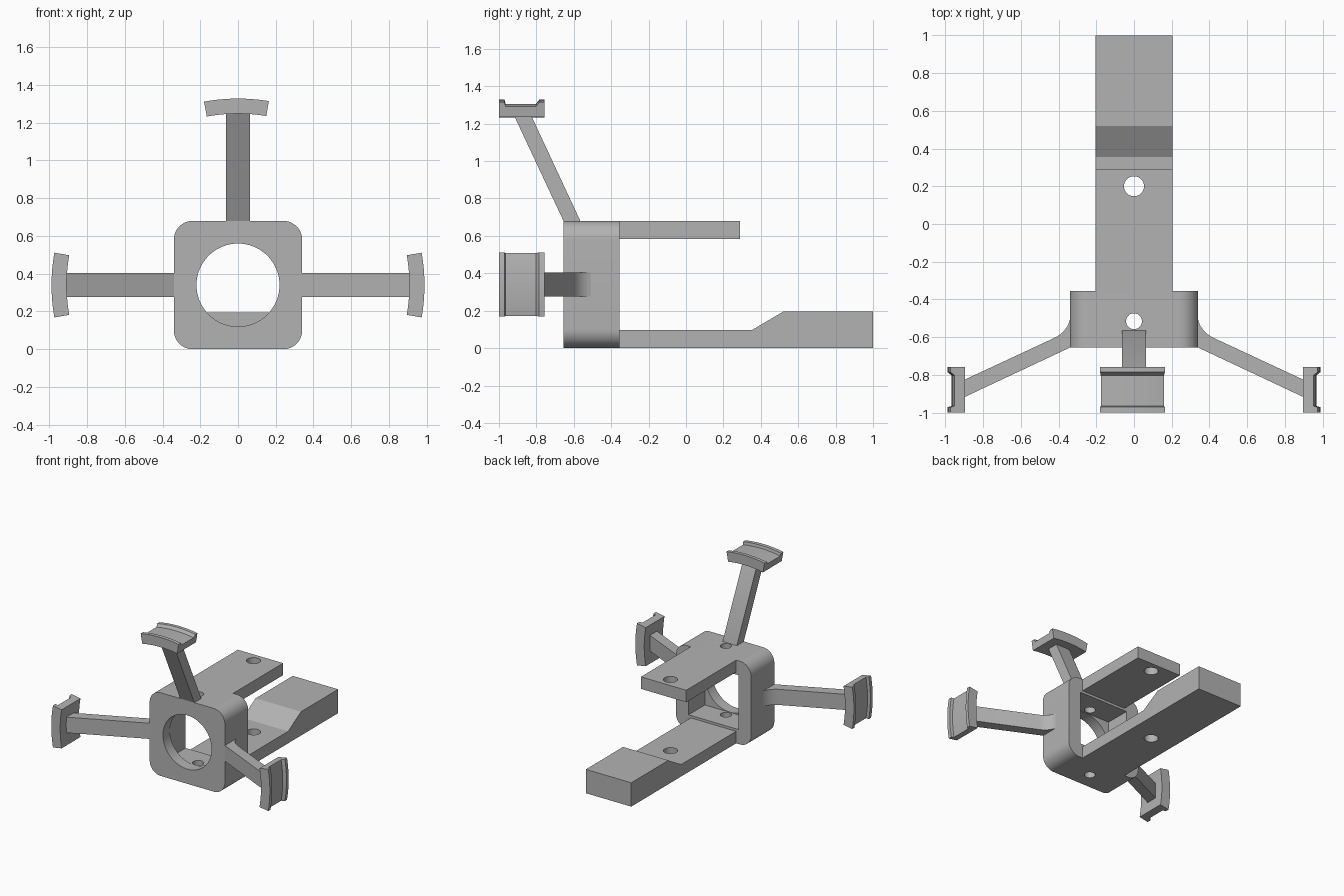
import bpy
import bmesh
from math import radians, sin, cos, pi
from mathutils import Matrix, Vector

default = bpy.data.objects.get("Cube")
if default:
    bpy.data.objects.remove(default, do_unlink=True)

grey = bpy.data.materials.new("light grey")
grey.use_nodes = True
GREY = (0.45, 0.45, 0.45, 1)
grey.diffuse_color = GREY
grey.node_tree.nodes["Principled BSDF"].inputs["Base Color"].default_value = GREY

HUB_Z = 0.34      # height of the hub axis
FRONT, BACK = -0.655, -0.355


def finish(name, bm):
    bmesh.ops.recalc_face_normals(bm, faces=bm.faces)
    mesh = bpy.data.meshes.new(name)
    bm.to_mesh(mesh)
    bm.free()
    mesh.materials.append(grey)
    obj = bpy.data.objects.new(name, mesh)
    bpy.context.collection.objects.link(obj)
    return obj


def prism(name, outline, offset):
    """Extrude a closed 3D outline along the offset vector."""
    bm = bmesh.new()
    face = bm.faces.new([bm.verts.new(p) for p in outline])
    out = bmesh.ops.extrude_face_region(bm, geom=[face])
    verts = [g for g in out["geom"] if isinstance(g, bmesh.types.BMVert)]
    bmesh.ops.translate(bm, verts=verts, vec=offset)
    return finish(name, bm)


def box(name, x, y, z):
    return prism(name, [(x[0], y[0], z[0]), (x[1], y[0], z[0]),
                        (x[1], y[0], z[1]), (x[0], y[0], z[1])],
                 (0, y[1] - y[0], 0))


def cylinder(name, radius, depth, location, along_y=False):
    bm = bmesh.new()
    turn = Matrix.Rotation(pi / 2, 4, "X") if along_y else Matrix()
    bmesh.ops.create_cone(bm, cap_ends=True, segments=64, radius1=radius,
                          radius2=radius, depth=depth,
                          matrix=Matrix.Translation(location) @ turn)
    return finish(name, bm)


def cut(obj, cutter):
    mod = obj.modifiers.new("cut", "BOOLEAN")
    mod.operation, mod.solver, mod.object = "DIFFERENCE", "EXACT", cutter
    bpy.context.view_layer.objects.active = obj
    bpy.ops.object.modifier_apply(modifier=mod.name)
    bpy.data.objects.remove(cutter, do_unlink=True)


def smooth(obj):
    bpy.ops.object.select_all(action="DESELECT")
    obj.select_set(True)
    bpy.context.view_layer.objects.active = obj
    bpy.ops.object.shade_smooth_by_angle(angle=radians(25))


# Hub: rounded block with a round front opening and a square rear cavity
half, corner = 0.34, 0.1
outline = []
for quarter in range(4):
    mid = radians(45 + 90 * quarter)
    cx = (half - corner) * (1 if cos(mid) > 0 else -1)
    cz = (half - corner) * (1 if sin(mid) > 0 else -1)
    for i in range(13):
        a = radians(90 * quarter + 7.5 * i)
        outline.append((cx + corner * cos(a), FRONT, HUB_Z + cz + corner * sin(a)))
hub = prism("hub", outline, (0, BACK - FRONT, 0))
cut(hub, box("cavity_cutter", (-0.225, 0.225), (-0.565, -0.2), (0.118, 0.562)))
cut(hub, cylinder("opening_cutter", 0.22, 0.4, (0, FRONT, HUB_Z), True))
cut(hub, cylinder("bolt_cutter", 0.042, 2, (0, -0.515, HUB_Z)))
smooth(hub)

# Rear plates: short one on top, long one with a raised end below
upper_plate = box("upper_plate", (-0.205, 0.205), (BACK, 0.29), (0.582, 0.68))
side_profile = [(BACK, 0), (1, 0), (1, 0.195), (0.52, 0.195), (0.355, 0.098), (BACK, 0.098)]
lower_plate = prism("lower_plate", [(-0.205, y, z) for y, z in side_profile], (0.41, 0, 0))
for plate in (upper_plate, lower_plate):
    cut(plate, cylinder("plate_hole_cutter", 0.053, 2, (0, 0.2, HUB_Z)))
    smooth(plate)


# Spokes and pads are laid out by radius, angle and depth about the hub axis
def polar(radius, angle, y):
    return Vector((radius * cos(angle), y, HUB_Z + radius * sin(angle)))


def spoke(name, direction, fillet):
    profile = [(0.335, FRONT), (0.34, FRONT), (0.93, -0.932), (0.93, -0.84)]
    if fillet:
        # quadratic curve easing the rear edge into the hub side
        a, b, c = Vector((0.425, -0.605)), Vector((0.34, -0.565)), Vector((0.335, -0.475))
        for i in range(11):
            t = i / 10
            profile.append(tuple(a * (1 - t) ** 2 + b * 2 * t * (1 - t) + c * t * t))
    else:
        profile += [(0.34, -0.565), (0.335, -0.565)]
    across = Vector((-sin(direction), 0, cos(direction))) * 0.064
    points = [polar(r, direction, y) - across for r, y in profile]
    smooth(prism(name, points, across * 2))


def pad(name, direction):
    # channel section with a raised lip along each edge
    section = [(0.908, -1), (0.988, -1), (0.988, -0.97), (0.966, -0.965),
               (0.966, -0.802), (0.988, -0.785), (0.988, -0.757), (0.908, -0.757)]
    bm = bmesh.new()
    steps = 20
    rings = []
    for i in range(steps + 1):
        a = direction + radians(-10 + 20 * i / steps)
        rings.append([bm.verts.new(polar(r, a, y)) for r, y in section])
    n = len(section)
    for r0, r1 in zip(rings, rings[1:]):
        for j in range(n):
            k = (j + 1) % n
            bm.faces.new((r0[j], r0[k], r1[k], r1[j]))
    bm.faces.new(rings[0])
    bm.faces.new(rings[-1])
    smooth(finish(name, bm))


for label, degrees in (("left", 0), ("top", 90), ("right", 180)):
    spoke(label + "_spoke", radians(degrees), label != "top")
    pad(label + "_pad", radians(degrees + (0.5 if label == "top" else 0)))
